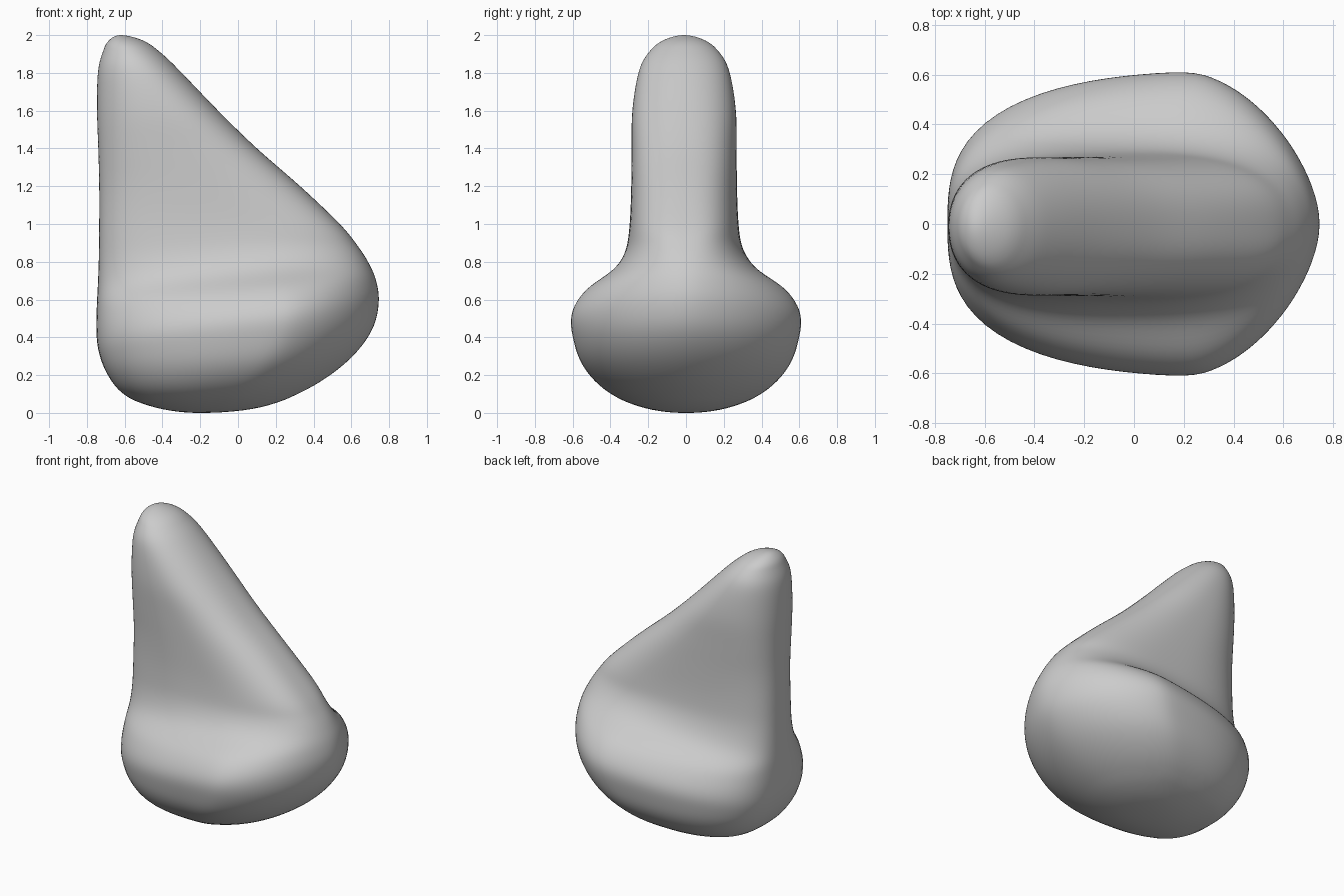
import bpy, bmesh, math

if "Cube" in bpy.data.objects:
    bpy.data.objects.remove(bpy.data.objects["Cube"])

# Rings, bottom to top: left x, left z, right x, right z,
# half width, x of widest point, roundness left, roundness right
BASE = [
    (-.40, .02, .12, .03, .215, -.12, 2.2, 2.0),
    (-.595, .09, .37, .125, .415, -.02, 2.7, 1.9),
    (-.69, .20, .58, .27, .545, .10, 3.0, 1.8),
    (-.737, .32, .71, .43, .600, .19, 3.1, 1.7),
    (-.75, .43, .75, .58, .610, .22, 3.1, 1.65),
    (-.748, .56, .735, .70, .535, .20, 3.1, 1.75),
    (-.742, .68, .69, .80, .385, .12, 3.0, 2.1),
    (-.737, .82, .63, .89, .312, .00, 2.9, 2.5),
]
# Level fin rings: left x, right x, z, half width, x of widest point, roundness
FIN = [
    (-.735, .54, 1.0, .288, -.08, 2.8),
    (-.735, .33, 1.2, .280, -.20, 2.6),
    (-.74, .10, 1.4, .278, -.32, 2.5),
    (-.747, -.105, 1.6, .275, -.42, 2.3),
    (-.743, -.297, 1.8, .243, -.52, 2.1),
    (-.72, -.40, 1.9, .195, -.56, 2.0),
    (-.685, -.50, 1.97, .115, -.60, 2.0),
]
SEGMENTS, STEPS = 96, 6


def pole(x, z):
    return (x, z, x, z, 0, x, 2, 2)


def flipped(r):
    # Ring continued through the pole, so the ends stay round
    return (r[2], r[3], r[0], r[1], -r[4]) + r[5:]


def blend(a, b, c, d, t):
    # Smooth curve through neighbouring rings
    return tuple(.5 * (2 * q + (r - p) * t + (2 * p - 5 * q + 4 * r - s) * t * t
                 + (3 * q - p - 3 * r + s) * t ** 3) for p, q, r, s in zip(a, b, c, d))


def ring_points(ring):
    xl, zl, xr, zr, w, xm, nl, nr = ring
    taper = .13 * min(1, max(0, (w - .28) / .28))
    shift = -.01 * min(1, max(0, (zl - .6) / .3))
    pts = []
    for i in range(SEGMENTS):
        a = 2 * math.pi * i / SEGMENTS
        c, s = math.cos(a), math.sin(a)
        n, span = (nr, xr - xm) if c > 0 else (nl, xm - xl)
        # Radial superellipse, narrowing towards the left
        k = (abs(c) ** n + abs(s) ** n) ** (-1 / n)
        x, y = xm + span * c * k, w * s * k
        if c < 0:
            y *= 1 - taper * abs(c * k) ** 1.3
        f = (x - xl) / (xr - xl)
        pts.append((x, y + shift, zl + (zr - zl) * f))
    return pts


# Smooth body: wide tilted base blending into an upright fin
rings = [pole(-.17, 0)] + BASE
rings += [(l, z, r, z, w, m, n, n) for l, r, z, w, m, n in FIN] + [pole(-.62, 2)]
padded = [flipped(rings[1])] + rings + [flipped(rings[-2])]
bm = bmesh.new()
loops = []
for i in range(len(rings) - 1):
    for j in range(STEPS):
        if i or j:
            ring = blend(*padded[i:i + 4], j / STEPS)
            loops.append([bm.verts.new(p) for p in ring_points(ring)])
for lo, hi in zip(loops, loops[1:]):
    for i in range(SEGMENTS):
        k = (i + 1) % SEGMENTS
        bm.faces.new((lo[i], lo[k], hi[k], hi[i]))

# Close both poles
bottom = bm.verts.new((-.17, 0, 0))
top = bm.verts.new((-.62, -.01, 2))
for i in range(SEGMENTS):
    k = (i + 1) % SEGMENTS
    bm.faces.new((bottom, loops[0][k], loops[0][i]))
    bm.faces.new((top, loops[-1][i], loops[-1][k]))
# Even out the loft slightly
for _ in range(6):
    bmesh.ops.smooth_vert(bm, verts=[v for v in bm.verts if .08 < v.co.z < 1.93], factor=.5,
                          use_axis_x=True, use_axis_y=True, use_axis_z=True)
bmesh.ops.recalc_face_normals(bm, faces=bm.faces)
for f in bm.faces:
    f.smooth = True
mesh = bpy.data.meshes.new("finned_body")
bm.to_mesh(mesh)
bm.free()
body = bpy.data.objects.new("finned_body", mesh)
bpy.context.collection.objects.link(body)
